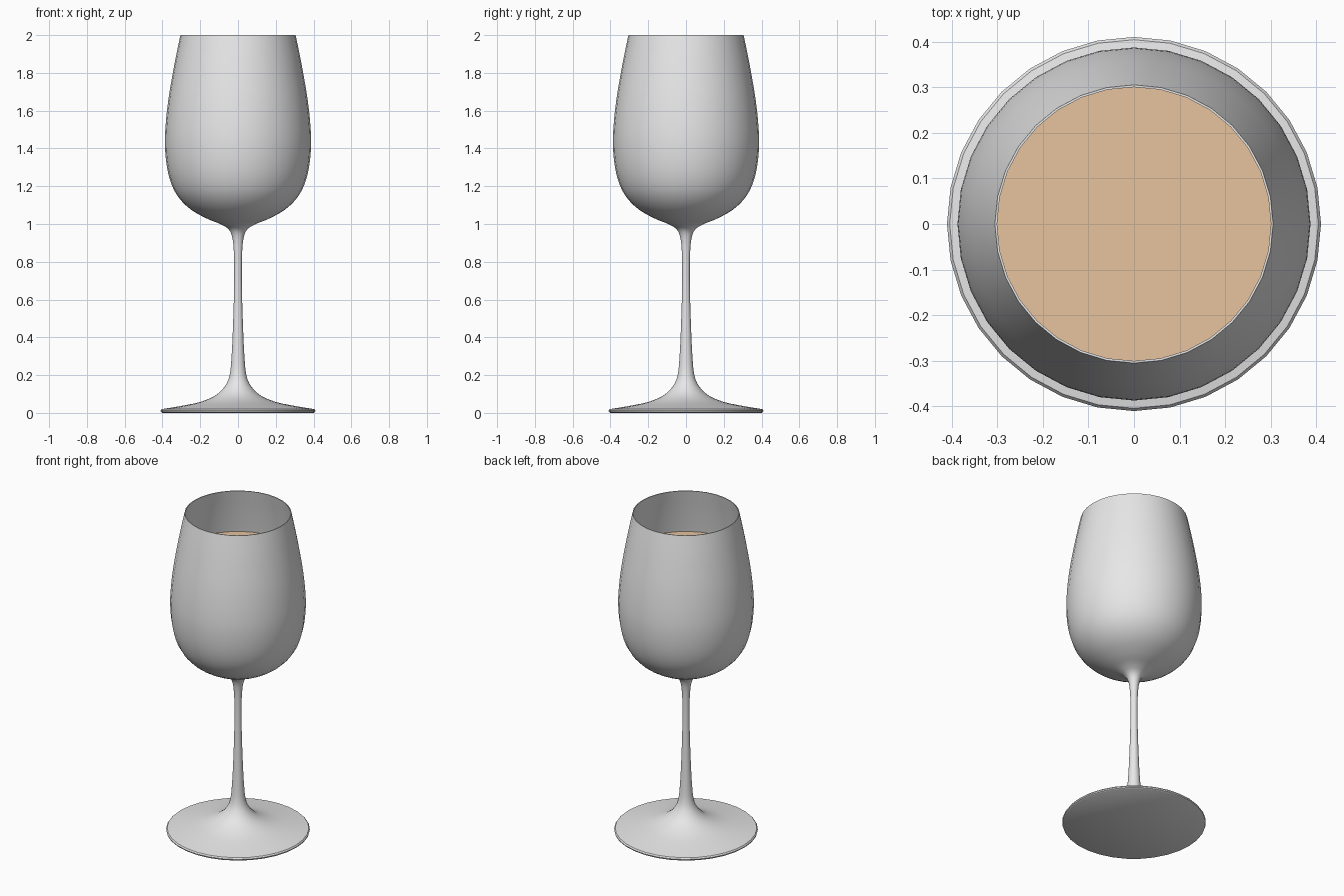
import bpy, bmesh, math
from mathutils import Vector

if "Cube" in bpy.data.objects:
    bpy.data.objects.remove(bpy.data.objects["Cube"])

SIDES = 32
THICK = 0.005
LEVEL = 1.72


def material(name, rgb):
    m = bpy.data.materials.new(name)
    m.diffuse_color = (*rgb, 1)
    m.use_nodes = True
    m.node_tree.nodes["Principled BSDF"].inputs["Base Color"].default_value = m.diffuse_color
    return m


def spline(pts, steps=3):
    """Catmull-Rom curve through the profile points."""
    p = [Vector(q) for q in pts]
    p = [2 * p[0] - p[1]] + p + [2 * p[-1] - p[-2]]
    out = []
    for a, b, c, d in zip(p, p[1:], p[2:], p[3:]):
        for i in range(steps):
            t = i / steps
            out.append(0.5 * (2 * b + (c - a) * t + (2 * a - 5 * b + 4 * c - d) * t * t
                              + (3 * b - a - 3 * c + d) * t ** 3))
    return out + [p[-2]]


def lathe(name, profile, mat):
    """Spin an (r, z) profile around z; radius 0 makes a pole."""
    bm = bmesh.new()
    rings = []
    for r, z in profile:
        n = SIDES if r > 1e-6 else 1
        rings.append([bm.verts.new((r * math.cos(2 * math.pi * k / SIDES),
                                    r * math.sin(2 * math.pi * k / SIDES), z)) for k in range(n)])
    for a, b in zip(rings, rings[1:]):
        for k in range(SIDES):
            j = (k + 1) % SIDES
            quad = [a[k % len(a)], a[j % len(a)], b[j % len(b)], b[k % len(b)]]
            bm.faces.new(list(dict.fromkeys(quad)))
    bmesh.ops.recalc_face_normals(bm, faces=bm.faces)
    me = bpy.data.meshes.new(name)
    bm.to_mesh(me)
    bm.free()
    me.materials.append(mat)
    ob = bpy.data.objects.new(name, me)
    bpy.context.collection.objects.link(ob)
    bpy.ops.object.select_all(action='DESELECT')
    bpy.context.view_layer.objects.active = ob
    ob.select_set(True)
    bpy.ops.object.shade_smooth_by_angle(angle=math.radians(40))
    return ob


glass = material("clear grey glass", (0.8, 0.8, 0.8))
wine = material("pale amber wine", (0.8, 0.54, 0.34))

# Foot and stem profile
foot = [(0, 0), (0.40, 0), (0.408, 0.005), (0.41, 0.012), (0.404, 0.02)]
stem = spline([(0.404, 0.02), (0.30, 0.037), (0.20, 0.058), (0.12, 0.092), (0.07, 0.14),
               (0.044, 0.20), (0.034, 0.30), (0.028, 0.42), (0.022, 0.60), (0.020, 0.75),
               (0.023, 0.87), (0.033, 0.94), (0.055, 0.977), (0.10, 1.003)])
# Bowl profile, outside and inside
bowl = spline([(0.10, 1.003), (0.17, 1.031), (0.25, 1.077), (0.31, 1.135), (0.35, 1.205),
               (0.376, 1.30), (0.387, 1.42), (0.382, 1.54), (0.367, 1.67), (0.345, 1.80),
               (0.326, 1.90), (0.305, 2.0)])
inner = []
for i, p in enumerate(bowl):
    t = (bowl[min(i + 1, len(bowl) - 1)] - bowl[max(i - 1, 0)]).normalized()
    inner.append(p + Vector((-t.y, t.x)) * THICK)
inner[-1].y = 2.0
lathe("wine_glass", foot + stem[1:] + bowl[1:] + inner[::-1] + [(0, 0.99)], glass)

# Wine filling the bowl up to its level
below = [p + Vector((-0.001, 0.001)) for p in inner if p.y < LEVEL - 0.01]
a = below[-1]
b = next(p for p in inner if p.y > LEVEL)
edge = a.x + (b.x - a.x) * (LEVEL - a.y) / (b.y - a.y) - 0.0005
lathe("wine", [(0, 0.992)] + below + [(edge, LEVEL), (0, LEVEL)], wine)
